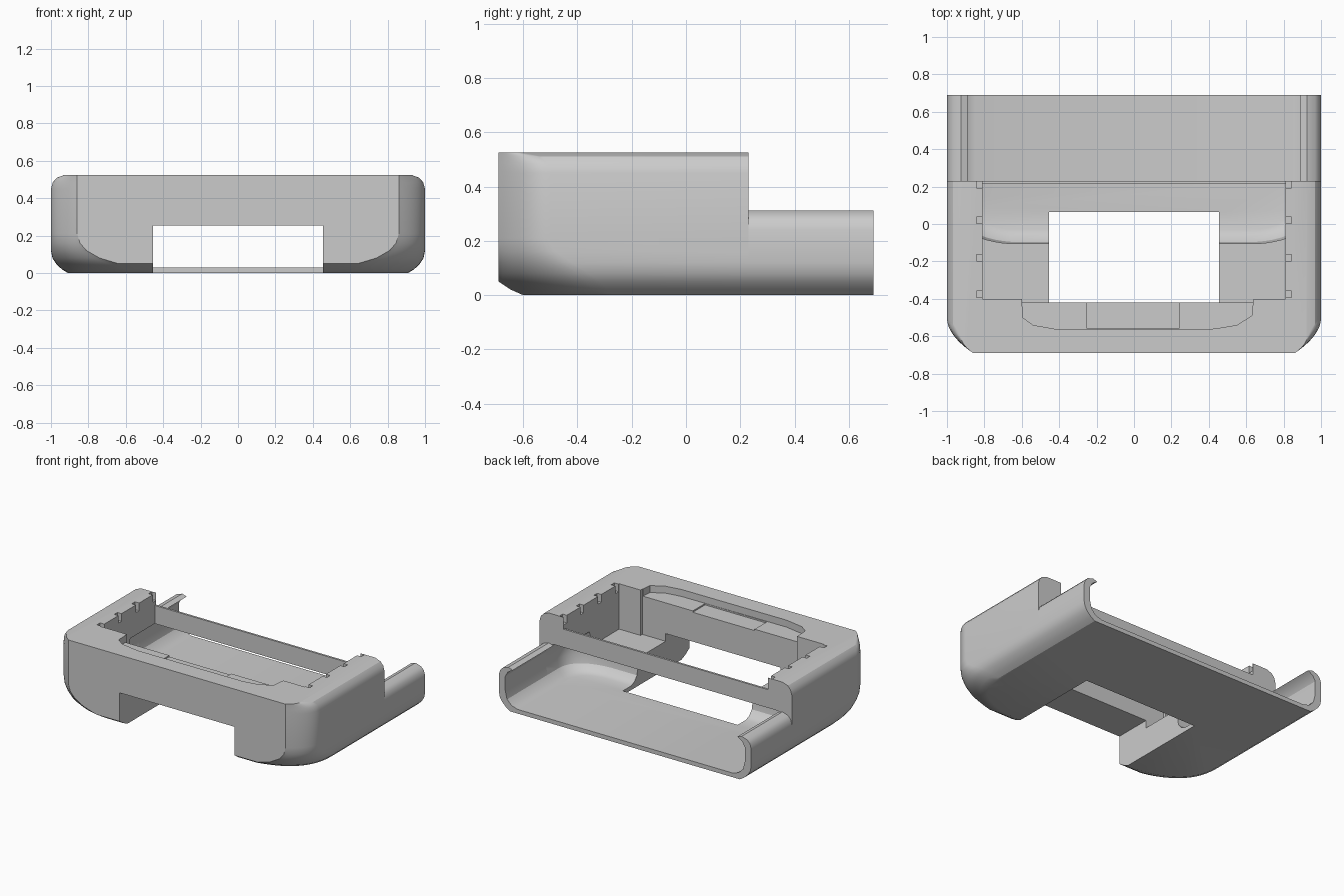
import bpy
import bmesh
from mathutils import Vector

cube = bpy.data.objects.get("Cube")
if cube:
    bpy.data.objects.remove(cube, do_unlink=True)

GREY = (0.6, 0.6, 0.6, 1)
grey = bpy.data.materials.new("plain grey")
grey.use_nodes = True
grey.diffuse_color = GREY
grey.node_tree.nodes["Principled BSDF"].inputs["Base Color"].default_value = GREY


def finish(bm, name):
    bmesh.ops.recalc_face_normals(bm, faces=bm.faces)
    mesh = bpy.data.meshes.new(name)
    bm.to_mesh(mesh)
    bm.free()
    mesh.materials.append(grey)
    obj = bpy.data.objects.new(name, mesh)
    bpy.context.collection.objects.link(obj)
    return obj


def plan_ring(half_x, front, corner_x, side_y, pull, back, steps=12):
    """Plan outline with a square back and curved front corners."""
    a, c = Vector((half_x, side_y)), Vector((corner_x, front))
    b = Vector((half_x, side_y + (front - side_y) * pull))
    right = [Vector((half_x, back))]
    for i in range(steps + 1):
        t = i / steps
        right.append(a * (1 - t) ** 2 + b * 2 * t * (1 - t) + c * t * t)
    return right + [Vector((-p.x, p.y)) for p in reversed(right)]


def loft(name, levels, back):
    """Skin a stack of plan outlines: z, half_x, front, corner_x, side_y, pull."""
    bm = bmesh.new()
    rings = []
    for z, *shape in levels:
        rings.append([bm.verts.new((p.x, p.y, z)) for p in plan_ring(*shape, back)])
    n = len(rings[0])
    for low, high in zip(rings, rings[1:]):
        for i in range(n):
            j = (i + 1) % n
            bm.faces.new((low[i], low[j], high[j], high[i]))
    bm.faces.new(rings[0])
    bm.faces.new(rings[-1])
    return finish(bm, name)


def prism(name, points, offset):
    bm = bmesh.new()
    face = bm.faces.new([bm.verts.new(p) for p in points])
    grown = bmesh.ops.extrude_face_region(bm, geom=[face])["geom"]
    moved = [v for v in grown if isinstance(v, bmesh.types.BMVert)]
    bmesh.ops.translate(bm, verts=moved, vec=offset)
    return finish(bm, name)


def box(name, x0, x1, y0, y1, z0, z1):
    corners = [(x0, y0, z0), (x1, y0, z0), (x1, y1, z0), (x0, y1, z0)]
    return prism(name, corners, (0, 0, z1 - z0))


def carve(obj, cutters):
    for cutter in cutters:
        cutter.hide_render = True
        mod = obj.modifiers.new(cutter.name, 'BOOLEAN')
        mod.operation = 'DIFFERENCE'
        mod.solver = 'EXACT'
        mod.object = cutter
    graph = bpy.context.evaluated_depsgraph_get()
    mesh = bpy.data.meshes.new_from_object(obj.evaluated_get(graph))
    obj.modifiers.clear()
    obj.data = mesh
    for cutter in cutters:
        bpy.data.objects.remove(cutter, do_unlink=True)


# Main housing with rounded underside, corners and shoulders
BACK = 0.23
housing = loft("housing", [
    (0.0, 0.91, -0.60, 0.56, -0.26, 0.85),
    (0.02, 0.942, -0.645, 0.60, -0.29, 0.82),
    (0.05, 0.973, -0.69, 0.64, -0.32, 0.8),
    (0.08, 0.992, -0.69, 0.74, -0.36, 0.75),
    (0.12, 1.0, -0.69, 0.81, -0.42, 0.65),
    (0.16, 1.0, -0.69, 0.845, -0.48, 0.55),
    (0.21, 1.0, -0.69, 0.86, -0.5, 0.5),
    (0.45, 1.0, -0.69, 0.86, -0.5, 0.5),
    (0.485, 0.99, -0.69, 0.86, -0.51, 0.5),
    (0.51, 0.968, -0.69, 0.86, -0.53, 0.5),
    (0.525, 0.925, -0.69, 0.86, -0.6, 0.5),
], BACK)

# Tray cavity running in from the back, under the deck
cavity = loft("cavity_cutter", [
    (0.03, 0.85, -0.03, 0.66, 0.14, 0.9),
    (0.045, 0.90, -0.065, 0.66, 0.12, 0.9),
    (0.08, 0.935, -0.095, 0.66, 0.11, 0.9),
    (0.14, 0.95, -0.105, 0.66, 0.1, 0.9),
    (0.24, 0.95, -0.105, 0.66, 0.1, 0.9),
    (0.28, 0.93, -0.105, 0.66, 0.1, 0.9),
    (0.31, 0.89, -0.105, 0.66, 0.1, 0.9),
], 0.8)

cutters = [
    cavity,
    box("pocket_cutter", -0.81, 0.81, -0.4, 0.215, 0.2, 0.7),
    box("front_step_cutter", -0.6, 0.64, -0.42, -0.3, 0.2, 0.71),
    box("beam_top_cutter", -0.81, 0.81, 0.1, 0.3, 0.44, 0.72),
    box("window_cutter", -0.455, 0.455, -0.8, 0.065, -0.1, 0.255),
]

# Shallow thumb recess in the front deck
recess = [(-0.6, -0.38), (-0.595, -0.5), (-0.54, -0.54), (-0.4, -0.565),
          (0.43, -0.56), (0.55, -0.54), (0.63, -0.49), (0.64, -0.38)]
cutters.append(prism("recess_cutter", [(x, y, 0.475) for x, y in recess], (0, 0, 0.2)))
cutters.append(box("recess_middle_cutter", -0.25, 0.24, -0.559, -0.37, 0.465, 0.69))

# Small locating slots along both sides of the pocket
for side in (-1, 1):
    for y in (-0.375, -0.18, 0.02, 0.21):
        x0, x1 = sorted((side * 0.79, side * 0.843))
        cutters.append(box("slot_cutter", x0, x1, y - 0.018, y + 0.018, 0.47, 0.68))
carve(housing, cutters)

# Open rear tray: one thin channel section with curled side lips
outer = [(0.91, 0), (0.942, 0.02), (0.973, 0.05), (0.992, 0.08), (1, 0.12),
         (1, 0.24), (0.99, 0.275), (0.968, 0.298), (0.925, 0.312)]
inner = [(0.89, 0.3), (0.93, 0.275), (0.95, 0.24), (0.95, 0.14),
         (0.935, 0.08), (0.90, 0.045), (0.85, 0.03)]
half = outer + inner
section = half + [(-x, z) for x, z in reversed(half)]
tray = prism("rear_tray", [(x, BACK, z) for x, z in section], (0, 0.69 - BACK, 0))

# Smooth the curves, keep the edges crisp
for obj in (housing, tray):
    bpy.ops.object.select_all(action='DESELECT')
    obj.select_set(True)
    bpy.context.view_layer.objects.active = obj
    bpy.ops.object.shade_smooth_by_angle(angle=0.5)
